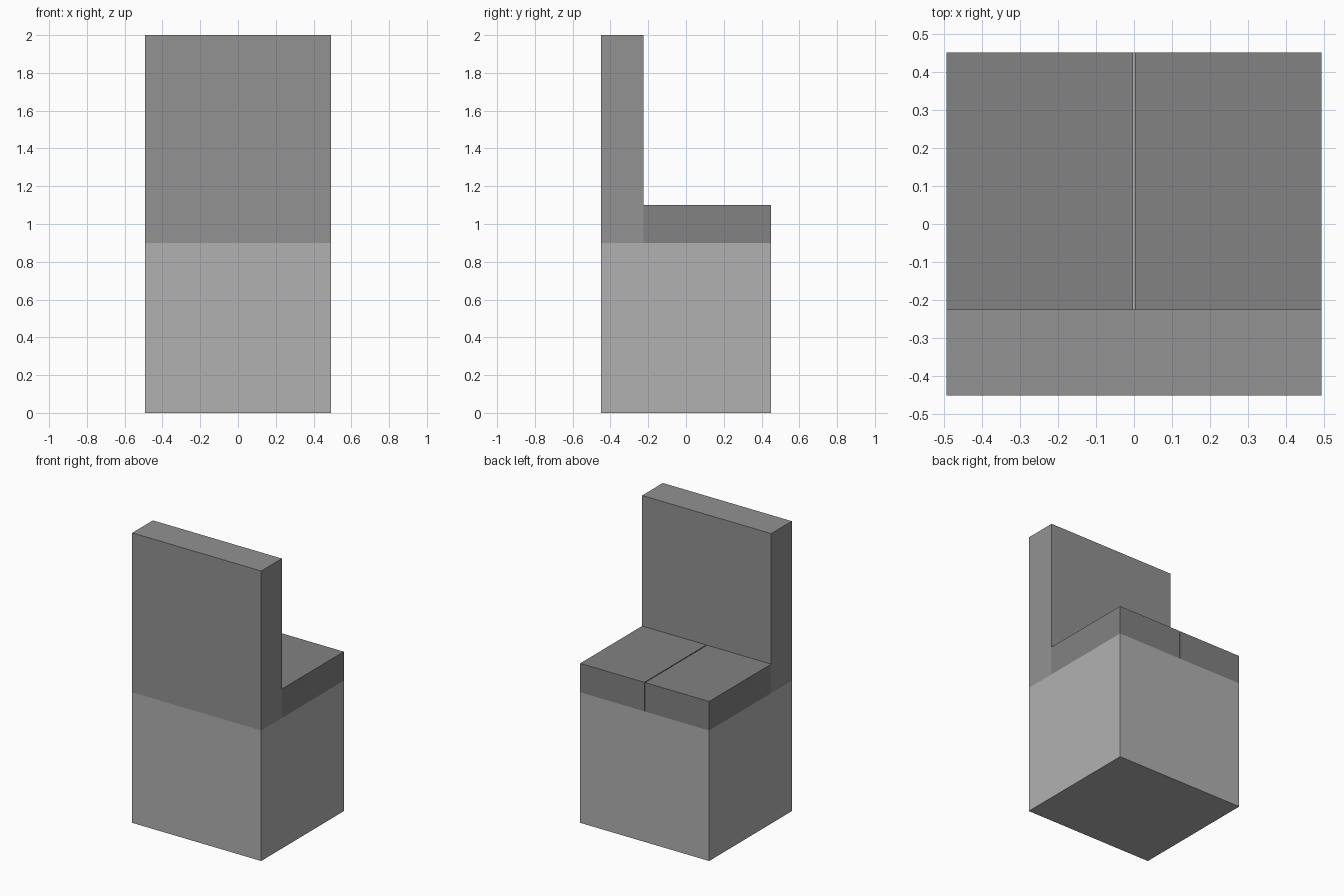
import bpy

if "Cube" in bpy.data.objects:
    bpy.data.objects.remove(bpy.data.objects["Cube"])

W, D = 0.492, 0.45      # half width and half depth
SPLIT_Y = -0.225        # where the back panel meets the seat
BASE_TOP, SEAT_TOP, BACK_TOP = 0.90, 1.10, 2.0
GAP = 0.003             # half width of the slot between the seat halves


def grey(name, v):
    mat = bpy.data.materials.new(name)
    mat.diffuse_color = (v, v, v, 1)
    mat.use_nodes = True
    mat.node_tree.nodes["Principled BSDF"].inputs["Base Color"].default_value = mat.diffuse_color
    return mat


def box(name, lo, hi, mat):
    bpy.ops.mesh.primitive_cube_add(size=1)
    ob = bpy.context.object
    ob.name = name
    for v in ob.data.vertices:
        for i in range(3):
            v.co[i] = hi[i] if v.co[i] > 0 else lo[i]
    ob.data.materials.append(mat)
    return ob


light = grey("light_grey", 0.44)
mid = grey("mid_grey", 0.287)
dark = grey("dark_grey", 0.223)

# Solid base block
box("base", (-W, -D, 0), (W, D, BASE_TOP), light)

# Tall upright panel
box("back_panel", (-W, -D, BASE_TOP), (W, SPLIT_Y, BACK_TOP), mid)

# Two seat halves with a narrow slot between them
seat = box("seat_halves", (GAP, SPLIT_Y, BASE_TOP), (W, D, SEAT_TOP), dark)
seat.modifiers.new("mirror", 'MIRROR').use_mirror_merge = False
